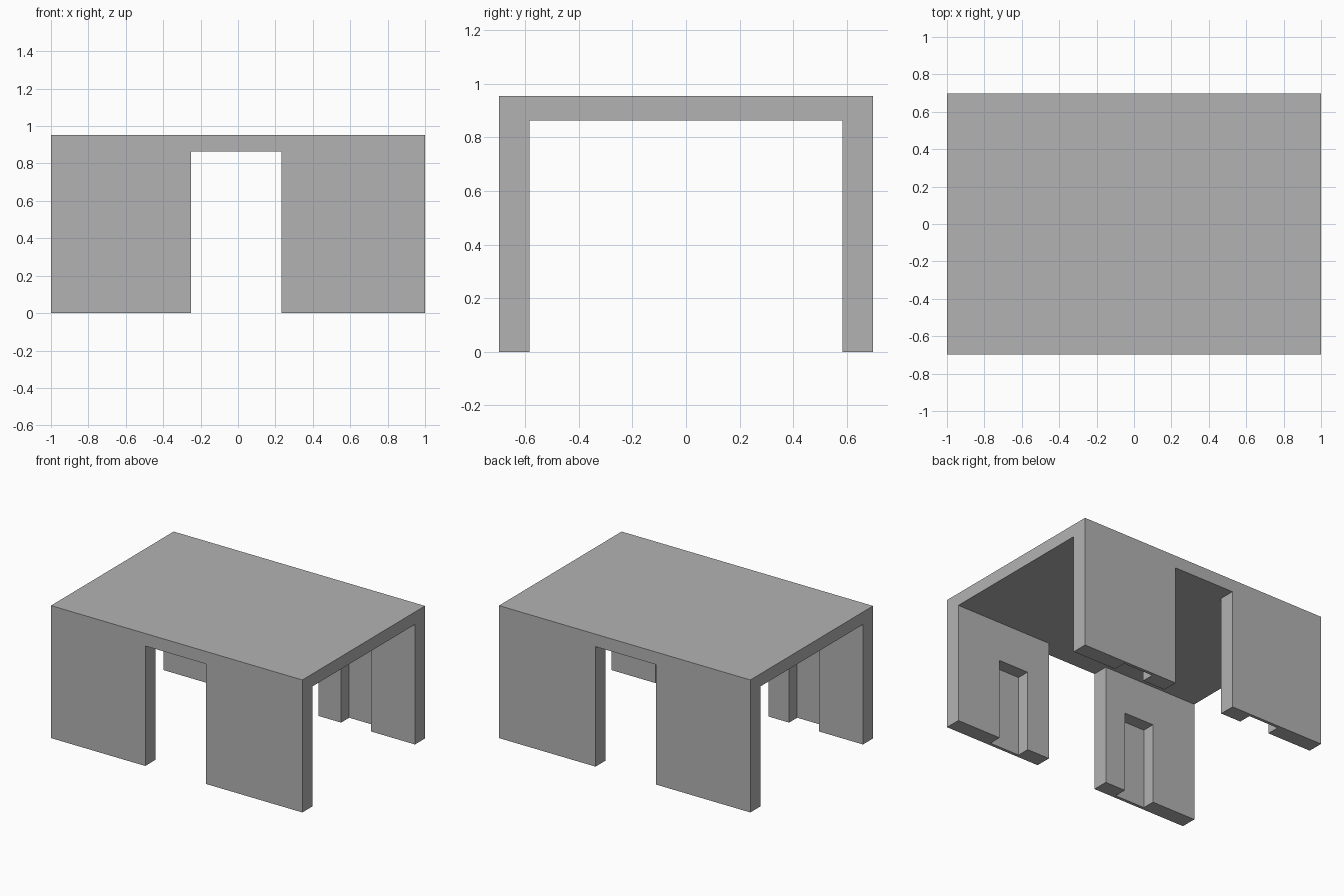
import bpy
import bmesh
from mathutils import Matrix, Vector

cube = bpy.data.objects.get("Cube")
if cube:
    bpy.data.objects.remove(cube, do_unlink=True)

LENGTH, HALF_DEPTH, HEIGHT = 2.0, 0.697, 0.953
INNER_DEPTH, CEILING = 0.583, 0.863
DOOR = (-0.25, 0.232)
NICHE = (0.412, 0.65)
NICHE_BACK, NICHE_TOP = 0.675, 0.58

grey = bpy.data.materials.new("plain grey")
grey.use_nodes = True
grey.diffuse_color = (0.45, 0.45, 0.45, 1)
grey.node_tree.nodes["Principled BSDF"].inputs["Base Color"].default_value = grey.diffuse_color


def make_object(name, bm):
    bmesh.ops.recalc_face_normals(bm, faces=bm.faces)
    mesh = bpy.data.meshes.new(name)
    bm.to_mesh(mesh)
    bm.free()
    mesh.materials.append(grey)
    obj = bpy.data.objects.new(name, mesh)
    bpy.context.collection.objects.link(obj)
    return obj


def add_box(bm, low, high):
    low, high = Vector(low), Vector(high)
    size = Matrix.Diagonal((high - low).to_4d())
    bmesh.ops.create_cube(bm, size=1, matrix=Matrix.Translation((low + high) / 2) @ size)


# Roof and both long walls: an upside-down U profile pulled along x
bm = bmesh.new()
half = [(HALF_DEPTH, HEIGHT), (HALF_DEPTH, 0), (INNER_DEPTH, 0), (INNER_DEPTH, CEILING)]
profile = half + [(-y, z) for y, z in reversed(half)]
end = bm.faces.new([bm.verts.new((-LENGTH / 2, y, z)) for y, z in profile])
pulled = bmesh.ops.extrude_face_region(bm, geom=[end], use_keep_orig=True)["geom"]
bmesh.ops.translate(bm, vec=(LENGTH, 0, 0),
                    verts=[v for v in pulled if isinstance(v, bmesh.types.BMVert)])
shell = make_object("roof_and_walls", bm)

# Doorway through both walls, and four niches on the inner wall faces
bm = bmesh.new()
add_box(bm, (DOOR[0], -1, -0.1), (DOOR[1], 1, CEILING))
for side in (-1, 1):
    for wall in (-1, 1):
        xs = sorted(side * x for x in NICHE)
        ys = sorted(wall * y for y in (0.5, NICHE_BACK))
        add_box(bm, (xs[0], ys[0], -0.1), (xs[1], ys[1], NICHE_TOP))
cutter = make_object("opening_cutter", bm)
cutter.hide_render = True

cut = shell.modifiers.new("openings", 'BOOLEAN')
cut.operation = 'DIFFERENCE'
cut.solver = 'EXACT'
cut.object = cutter

# Apply the cut and remove the helper
bpy.context.view_layer.update()
graph = bpy.context.evaluated_depsgraph_get()
result = bpy.data.meshes.new_from_object(shell.evaluated_get(graph))
shell.modifiers.clear()
shell.data = result
bpy.data.objects.remove(cutter, do_unlink=True)
